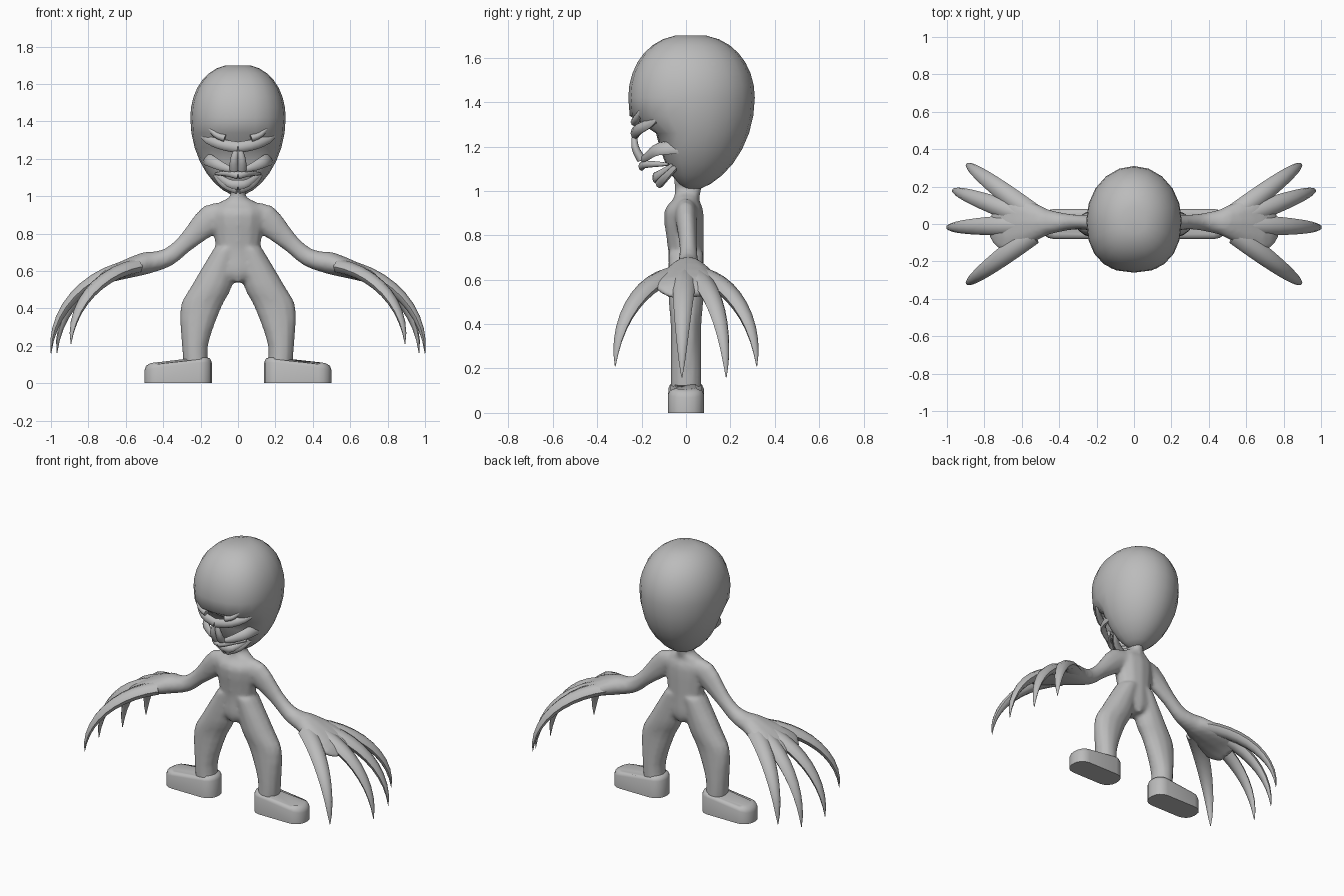
import bpy, bmesh
from math import sin, cos, pi, radians, copysign
from mathutils import Vector

cube = bpy.data.objects.get("Cube")
if cube:
    bpy.data.objects.remove(cube)

skin = bpy.data.materials.new("grey_skin")
skin.use_nodes = True
tone = (.5, .5, .5, 1)
skin.diffuse_color = tone
skin.node_tree.nodes["Principled BSDF"].inputs["Base Color"].default_value = tone

ACROSS, DEPTH = Vector((1, 0, 0)), Vector((0, 1, 0))


def make_object(name, bm, mirror):
    """Turn a bmesh into a smooth, coloured and optionally mirrored object."""
    bmesh.ops.recalc_face_normals(bm, faces=bm.faces)
    mesh = bpy.data.meshes.new(name)
    bm.to_mesh(mesh)
    bm.free()
    mesh.materials.append(skin)
    obj = bpy.data.objects.new(name, mesh)
    bpy.context.collection.objects.link(obj)
    if mirror:
        obj.modifiers.new("mirror", 'MIRROR').use_mirror_merge = False
    bpy.ops.object.select_all(action='DESELECT')
    obj.select_set(True)
    bpy.context.view_layer.objects.active = obj
    bpy.ops.object.shade_smooth_by_angle(angle=radians(60))
    return obj


def skin_rings(name, rings, mirror=True):
    """Bridge neighbouring rings with quads and cap both ends."""
    bm = bmesh.new()
    loops = [[bm.verts.new(point) for point in ring] for ring in rings]
    for low, high in zip(loops, loops[1:]):
        for i in range(len(low)):
            bm.faces.new((low[i - 1], low[i], high[i], high[i - 1]))
    bm.faces.new(loops[0])
    bm.faces.new(loops[-1])
    return make_object(name, bm, mirror)


def spline(rows, steps=3):
    """Catmull-Rom curve through rows of any length."""
    rows = [Vector(row) for row in rows]
    padded = [rows[0]] + rows + [rows[-1]]
    result = []
    for a, b, c, d in zip(padded, padded[1:], padded[2:], padded[3:]):
        for k in range(steps):
            t = k / steps
            result.append(b + (c - a) * t / 2 + (a - b * 2.5 + c * 2 - d / 2) * t ** 2
                          + (b * 3 - a - c * 3 + d) * t ** 3 / 2)
    return result + [rows[-1]]


def tube(name, rows, side=DEPTH, up=None, sides=12):
    """Loft ellipses; each row holds a centre, a radius along side and one along up."""
    centres = [Vector(row[:3]) for row in rows]
    last = len(rows) - 1
    rings = []
    for k, (centre, row) in enumerate(zip(centres, rows)):
        u, v = side, up
        if up is None:
            along = (centres[min(k + 1, last)] - centres[max(k - 1, 0)]).normalized()
            u = (side - along * side.dot(along)).normalized()
            v = along.cross(u)
        angles = [2 * pi * i / sides for i in range(sides)]
        rings.append([centre + u * row[3] * cos(a) + v * row[4] * sin(a) for a in angles])
    return skin_rings(name, rings)


def bone(name, path, thick, tall):
    """Flattened strip that narrows towards its end."""
    points = spline(path)
    rows = []
    for k, p in enumerate(points):
        taper = 1 - .7 * (k / (len(points) - 1)) ** 2
        rows.append((*p, thick * taper, tall * taper))
    tube(name, rows, sides=8)


def power(value, exponent):
    return copysign(abs(value) ** exponent, value)


# Skull: egg with a long lower half, squarer in front and set back below the brow
rings = []
for step in range(1, 16):
    tilt = pi * (step / 16 - .5)
    upper = tilt > 0
    z = 1.42 + (.285 if upper else .42) * sin(tilt)
    size = cos(tilt) ** (.85 if upper else 1.2)
    face = .28 if z > 1.28 else .17
    ring = []
    for i in range(20):
        c, s = cos(pi * i / 10), sin(pi * i / 10)
        if s < 0:
            x, y = power(c, .85), power(s, .85) * face
        else:
            x, y = c, s * .29
        ring.append((x * size * .255, y * size + .02, z))
    rings.append(ring)
skin_rings("skull", rings, mirror=False)

# Bony face around the open eyes and mouth
bone("brow", [(0, -.23, 1.26), (.1, -.21, 1.28), (.18, -.14, 1.32), (.2, -.08, 1.4)], .02, .03)
bone("brow_spike", [(.07, -.23, 1.31), (.12, -.22, 1.33), (.17, -.19, 1.38)], .02, .02)
bone("nose", [(.02, -.2, 1.14), (.02, -.23, 1.2), (0, -.23, 1.28)], .02, .025)
bone("cheekbone", [(.17, 0, 1.2), (.15, -.12, 1.19), (.09, -.17, 1.16), (.03, -.2, 1.14)],
     .018, .035)
bone("upper_lip", [(0, -.2, 1.11), (.05, -.18, 1.12), (.12, -.08, 1.12)], .015, .02)
bone("lower_lip", [(0, -.14, 1.06), (.05, -.13, 1.07), (.12, -.06, 1.12)], .012, .025)
bone("jaw", [(0, -.12, 1.04), (.07, -.09, 1.07), (.12, -.03, 1.13), (.15, .02, 1.2)], .02, .03)

# Body parts: torso and neck, legs widest at the knee, arms and broad palms
parts = [
    tube("torso", spline([(0, 0, .54, .03, .06), (0, 0, .6, .12, .08), (0, 0, .72, .12, .08),
                          (0, -.01, .9, .14, .09), (0, 0, .96, .11, .06), (0, .01, 1, .04, .06),
                          (0, .01, 1.06, .06, .07)]), ACROSS, DEPTH),
    tube("leg", spline([(.06, 0, .72, .07, .08), (.14, 0, .52, .11, .08), (.2, 0, .4, .11, .07),
                        (.23, 0, .2, .07, .07), (.22, 0, .05, .07, .07)]), ACROSS, DEPTH),
    tube("arm", spline([(.05, 0, .9, .06, .05), (.14, 0, .88, .05, .08), (.28, .01, .75, .04, .05),
                        (.38, .01, .67, .05, .05), (.5, .01, .64, .08, .06)])),
    tube("palm", spline([(.44, .01, .65, .05, .05), (.5, .01, .64, .09, .06),
                         (.68, .01, .58, .16, .04), (.76, .02, .53, .1, .02)])),
]

# Fuse them into one skin with soft joints
for part in parts:
    part.select_set(True)
body = parts[0]
bpy.context.view_layer.objects.active = body
bpy.ops.object.join()
body.name = "body"
fuse = body.modifiers.new("fuse", 'REMESH')
fuse.mode = 'VOXEL'
fuse.voxel_size = .012
fuse.use_smooth_shade = True
soften = body.modifiers.new("soften", 'SMOOTH')
soften.factor = .5
soften.iterations = 6

# Shoes point outwards: a rounded block whose top slopes down to the toe
bm = bmesh.new()
bmesh.ops.create_cube(bm, size=1)
for v in bm.verts:
    v.co = Vector((.32 + v.co.x * .36, v.co.y * .16, v.co.z + .5))
upright = [e for e in bm.edges if abs(e.verts[0].co.z - e.verts[1].co.z) > .5]
bmesh.ops.bevel(bm, geom=upright, offset=.07, segments=4, profile=.5, affect='EDGES')
for v in bm.verts:
    if v.co.z > .5:
        v.co.z = .14 - .2 * max(v.co.x - .3, 0)
rim = [e for e in bm.edges if all(v.co.z > .05 for v in e.verts)]
bmesh.ops.bevel(bm, geom=rim, offset=.03, segments=2, profile=.5, affect='EDGES')
make_object("shoe", bm, True)

# Four clawed fingers fan out from the wrist and curl down along an arc
for name, turn in (("back", 37), ("middle", 20), ("front", -2), ("thumb", -37)):
    heading = Vector((cos(radians(turn)), sin(radians(turn)), 0))
    tip = .21 if abs(turn) > 30 else .16
    rows = []
    for step in range(11):
        bend = radians(10 + 80 * step / 10)
        point = Vector((.47, 0, tip)) + heading * .53 * sin(bend)
        point.z += (.63 - tip) * cos(bend)
        width = .002 + .055 * cos(bend) ** .8
        rows.append((*point, width, width * .7))
    tube(name + "_finger", rows, Vector((-heading.y, heading.x, 0)), sides=8)
